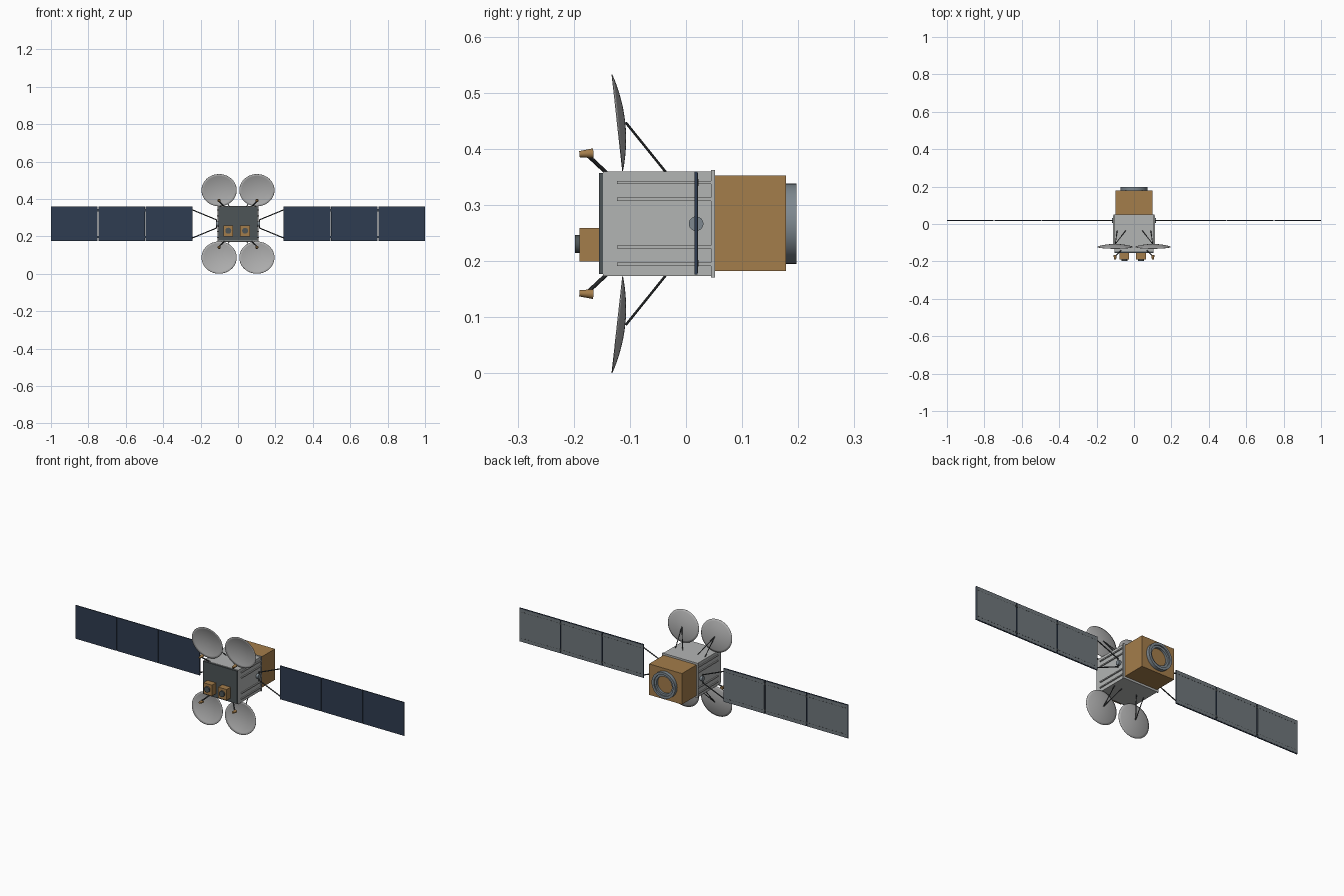
import bpy, bmesh, math
from mathutils import Matrix, Vector

cube = bpy.data.objects.get("Cube")
if cube:
    bpy.data.objects.remove(cube, do_unlink=True)


def material(name, r, g, b):
    m = bpy.data.materials.new(name)
    m.use_nodes = True
    m.diffuse_color = (r, g, b, 1)
    m.node_tree.nodes["Principled BSDF"].inputs["Base Color"].default_value = (r, g, b, 1)
    return m


LIGHT = material("light grey", 0.45, 0.46, 0.455)
DISH = material("dish grey", 0.42, 0.42, 0.42)
GOLD = material("gold foil", 0.37, 0.205, 0.07)
NAVY = material("solar navy", 0.028, 0.045, 0.082)
BACK = material("panel back grey", 0.16, 0.185, 0.2)
PLATE = material("dark grey", 0.075, 0.09, 0.095)
RING = material("steel grey", 0.21, 0.25, 0.28)
STRUT = material("strut grey", 0.045, 0.05, 0.053)
MID = 0.2665  # height of the symmetry plane


def finish(name, bm, mat, smooth=False):
    bmesh.ops.recalc_face_normals(bm, faces=bm.faces)
    me = bpy.data.meshes.new(name)
    bm.to_mesh(me)
    bm.free()
    me.materials.append(mat)
    if smooth:
        me.polygons.foreach_set("use_smooth", [True] * len(me.polygons))
        me.set_sharp_from_angle(angle=math.radians(35))
    ob = bpy.data.objects.new(name, me)
    bpy.context.collection.objects.link(ob)
    return ob


def add_box(bm, xs, ys, zs):
    size = [abs(a[1] - a[0]) for a in (xs, ys, zs)]
    mid = [sum(a) / 2 for a in (xs, ys, zs)]
    bmesh.ops.create_cube(bm, size=1, matrix=Matrix.Translation(mid) @ Matrix.Diagonal((*size, 1)))


def box(name, xs, ys, zs, mat):
    bm = bmesh.new()
    add_box(bm, xs, ys, zs)
    return finish(name, bm, mat)


def add_rod(bm, a, b, r1, r2=None, sides=10):
    a, b = Vector(a), Vector(b)
    d = b - a
    m = Matrix.Translation((a + b) / 2) @ d.to_track_quat("Z", "Y").to_matrix().to_4x4()
    bmesh.ops.create_cone(bm, cap_ends=True, segments=sides, radius1=r1,
                          radius2=r1 if r2 is None else r2, depth=d.length, matrix=m)


def rods(name, pairs, r, mat, r2=None, sides=10):
    bm = bmesh.new()
    for a, b in pairs:
        add_rod(bm, a, b, r, r2, sides)
    return finish(name, bm, mat, True)


def lathe(name, profile, matrix, mat, sides=40):
    # spins (radius, height) points around the local z axis
    bm = bmesh.new()
    vs = [bm.verts.new((r, 0, h)) for r, h in profile]
    es = [bm.edges.new(p) for p in zip(vs, vs[1:])]
    bmesh.ops.spin(bm, geom=vs + es, axis=(0, 0, 1), cent=(0, 0, 0), angle=math.tau, steps=sides)
    bmesh.ops.remove_doubles(bm, verts=bm.verts, dist=1e-5)
    bm.transform(matrix)
    return finish(name, bm, mat, True)


# Main body, front plate, rear rim and propulsion module
box("main_body", (-0.105, 0.105), (-0.148, 0.046), (0.173, 0.36), LIGHT)
box("front_plate", (-0.103, 0.103), (-0.155, -0.148), (0.177, 0.357), PLATE)
box("rear_rim", (-0.109, 0.109), (0.045, 0.052), (0.171, 0.362), LIGHT)
box("rear_module", (-0.1, 0.1), (0.052, 0.178), (0.182, 0.352), GOLD)

# Stepped docking ring on the rear
lathe("rear_ring", [(0.0715, 0.176), (0.0715, 0.197), (0.058, 0.197), (0.058, 0.19),
                    (0.047, 0.19), (0.047, 0.176), (0.0715, 0.176)],
      Matrix.Translation((0, 0, MID)) @ Matrix.Rotation(-math.pi / 2, 4, "X"), RING)

# Two sensor boxes with round lenses
for name, x in (("right", -0.052), ("left", 0.038)):
    box(name + "_sensor", (x - 0.026, x + 0.026), (-0.19, -0.155), (0.199, 0.259), GOLD)
    rods(name + "_sensor_lens", [((x, -0.188, 0.23), (x, -0.198, 0.23))], 0.016, PLATE, sides=24)

for side, sx in (("left", 1), ("right", -1)):
    # Raised rails along the body side
    bm = bmesh.new()
    for z in (0.194, 0.225, 0.31, 0.34):
        add_box(bm, (sx * 0.104, sx * 0.111), (-0.123, 0.045), (z - 0.003, z + 0.003))
    finish(side + "_body_rails", bm, LIGHT)

    # Panel hub and yoke
    rods(side + "_hub", [((sx * 0.1, 0.018, MID), (sx * 0.118, 0.018, MID))], 0.013, RING, sides=24)
    arms = [((sx * 0.115, 0.018, MID + s * 0.022), (sx * 0.246, 0.018, MID + s * 0.076)) for s in (1, -1)]
    post = [((sx * 0.115, 0.018, MID - 0.024), (sx * 0.115, 0.018, MID + 0.024))]
    rods(side + "_yoke", arms + post, 0.003, STRUT)

    # Solar wing: three panels, grey backs, dashed seams and hinges
    seams, hinges = bmesh.new(), bmesh.new()
    for i in range(3):
        a = 0.244 + i * 0.253
        b = a + 0.25
        box(f"{side}_solar_panel_{i + 1}", (sx * a, sx * b), (0.0155, 0.0205), (0.176, 0.36), NAVY)
        box(f"{side}_panel_back_{i + 1}", (sx * (a + 0.003), sx * (b - 0.003)),
            (0.0205, 0.0215), (0.179, 0.357), BACK)
        for z in (0.196, 0.34):
            for k in range(12):
                x = a + 0.014 + k * 0.0195
                add_box(seams, (sx * x, sx * (x + 0.01)), (0.0214, 0.022), (z - 0.001, z + 0.001))
            if i:
                add_box(hinges, (sx * (a - 0.008), sx * (a + 0.005)), (0.0205, 0.0225), (z - 0.006, z + 0.006))
    finish(side + "_panel_seams", seams, STRUT)
    finish(side + "_panel_hinges", hinges, STRUT)

    for level, sz in (("upper", 1), ("lower", -1)):
        name = f"{level}_{side}"

        def at(x, y, h):
            return Vector((sx * x, y, MID + sz * h))

        # Reflector dish facing forward and tilted toward its feed
        n = Vector((0, -0.994, -0.11 * sz)).normalized()
        xa = Vector((1, 0, 0))
        frame = Matrix((xa, n.cross(xa), n)).transposed().to_4x4()
        place = (Matrix.Translation(at(0.101, -0.1225, 0.18) - n * 0.0135) @ frame
                 @ Matrix.Diagonal((0.094, 0.0865, 0.0135, 1)))
        dish = lathe(name + "_dish", [(k / 8, (k / 8) ** 2) for k in range(9)], place, DISH, 48)
        mod = dish.modifiers.new("thickness", "SOLIDIFY")
        mod.thickness = 0.0015
        mod.offset = 0

        # Pair of struts holding the dish
        apex = at(0.1, -0.107, 0.18)
        rods(name + "_dish_struts", [(at(x, -0.036, 0.092), apex) for x in (0.045, 0.09)], 0.0022, STRUT)

        # Feed horn on its arm
        rods(name + "_feed_arm", [(at(0.07, -0.142, 0.091), at(0.1, -0.172, 0.119))], 0.0035, STRUT)
        rods(name + "_feed_horn", [(at(0.101, -0.19, 0.124), at(0.101, -0.165, 0.1255))],
             0.0055, GOLD, 0.0088, 16)
